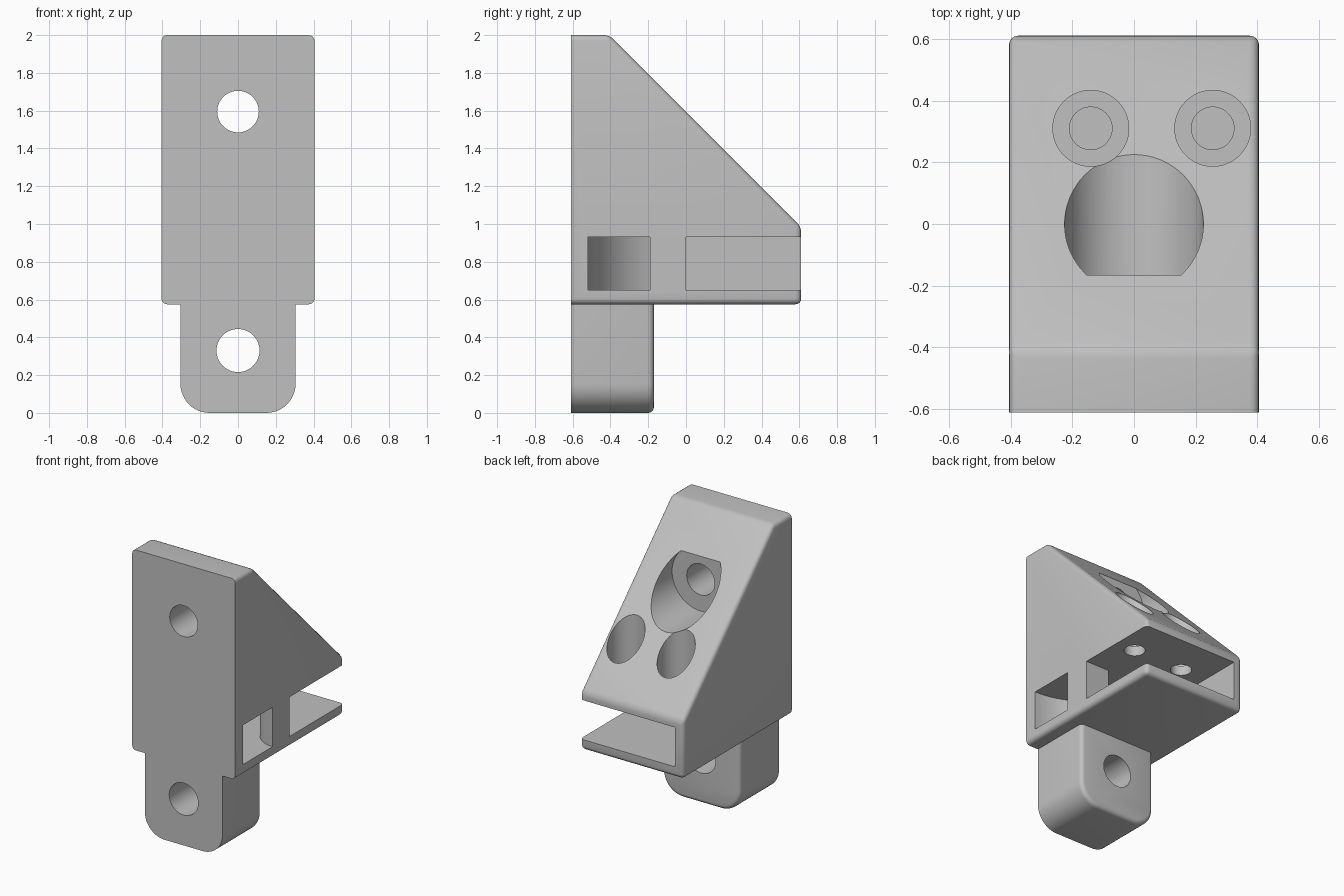
import bpy, bmesh, math
from mathutils import Matrix, Vector

if "Cube" in bpy.data.objects:
    bpy.data.objects.remove(bpy.data.objects["Cube"])

grey = bpy.data.materials.new("light grey")
grey.diffuse_color = (0.53, 0.53, 0.53, 1)
grey.use_nodes = True
grey.node_tree.nodes["Principled BSDF"].inputs["Base Color"].default_value = grey.diffuse_color


def finish(name, bm):
    bmesh.ops.recalc_face_normals(bm, faces=bm.faces[:])
    mesh = bpy.data.meshes.new(name)
    bm.to_mesh(mesh)
    bm.free()
    mesh.materials.append(grey)
    ob = bpy.data.objects.new(name, mesh)
    bpy.context.collection.objects.link(ob)
    return ob


def prism(points, axis, lo, hi):
    """Extrude a 2D outline along one axis."""
    place = {"x": lambda a, b: (lo, a, b),
             "y": lambda a, b: (a, lo, b),
             "z": lambda a, b: (a, b, lo)}[axis]
    step = Vector([(hi - lo) * (axis == k) for k in "xyz"])
    bm = bmesh.new()
    face = bm.faces.new([bm.verts.new(place(*p)) for p in points])
    new = bmesh.ops.extrude_face_region(bm, geom=[face])["geom"]
    bmesh.ops.translate(bm, vec=step, verts=[v for v in new if isinstance(v, bmesh.types.BMVert)])
    bmesh.ops.recalc_face_normals(bm, faces=bm.faces[:])
    return bm


def arc(cx, cy, r, a0, a1, n):
    steps = [math.radians(a0 + (a1 - a0) * i / n) for i in range(n + 1)]
    return [(cx + r * math.cos(a), cy + r * math.sin(a)) for a in steps]


def round_edges(bm, rule):
    edges = [e for e in bm.edges if rule(*[v.co for v in e.verts])]
    bmesh.ops.bevel(bm, geom=edges, offset=0.03, offset_type="OFFSET",
                    segments=4, profile=0.5, affect="EDGES")


def drill(axis, a, b, r, lo, hi):
    """Cylinder cutter along y (a=x, b=z) or z (a=x, b=y)."""
    bm = bmesh.new()
    mid = (lo + hi) / 2
    if axis == "y":
        m = Matrix.Translation((a, mid, b)) @ Matrix.Rotation(math.pi / 2, 4, "X")
    else:
        m = Matrix.Translation((a, b, mid))
    bmesh.ops.create_cone(bm, cap_ends=True, segments=64, radius1=r, radius2=r,
                          depth=hi - lo, matrix=m)
    return bm


def cut(ob, cutters):
    bpy.context.view_layer.objects.active = ob
    for bm in cutters:
        tool = finish("cutter", bm)
        tool.hide_render = True
        mod = ob.modifiers.new("cut", "BOOLEAN")
        mod.operation, mod.solver, mod.object = "DIFFERENCE", "EXACT", tool
        bpy.ops.object.modifier_apply(modifier=mod.name)
        bpy.data.objects.remove(tool)


def smooth(ob):
    bpy.ops.object.select_all(action="DESELECT")
    ob.select_set(True)
    bpy.context.view_layer.objects.active = ob
    bpy.ops.object.shade_smooth_by_angle(angle=math.radians(30))


FRONT = -0.61
BASE = 0.575

# Wedge body, rounded everywhere except around the flat front
bm = prism([(FRONT, BASE), (0.61, BASE), (0.61, 0.985), (-0.405, 2), (FRONT, 2)],
           "x", -0.405, 0.405)
round_edges(bm, lambda a, b: max(a.y, b.y) > FRONT + 0.01 and not
            (abs(a.y - FRONT) < 0.01 and abs(b.y - FRONT) < 0.01))
body = finish("wedge_body", bm)

# Strap channel: wide rear slot that bends round a post to the side window
channel = ([(-0.34, 0), (-0.34, 0.8), (0.6, 0.8), (0.6, 0)]
           + arc(0.405, 0, 0.19, 180, 270, 20) + [(0.6, -0.19), (0.6, -0.52)]
           + arc(0.405, 0, 0.52, 270, 180, 28))
cutters = [prism(channel, "z", 0.65, 0.93),
           drill("y", 0, 1.595, 0.225, -0.165, 1.0),   # upper screw recess
           drill("y", 0, 1.595, 0.11, -0.8, 0.0)]      # upper screw hole
for x in (-0.14, 0.255):
    cutters += [drill("z", x, 0.31, 0.123, 1.0, 2.2),  # clamp screw recess
                drill("z", x, 0.31, 0.069, 0.8, 1.2)]  # clamp screw hole
cut(body, cutters)
smooth(body)

# Lower mounting tab with rounded bottom corners and a through hole
outline = ([(-0.305, BASE)] + arc(-0.15, 0.155, 0.155, 180, 270, 12)
           + arc(0.15, 0.155, 0.155, 270, 360, 12) + [(0.305, BASE)])
bm = prism(outline, "y", FRONT, -0.17)
round_edges(bm, lambda a, b: min(a.y, b.y) > -0.18 and min(a.z, b.z) < BASE - 0.01)
tab = finish("mounting_tab", bm)
cut(tab, [drill("y", 0, 0.33, 0.114, -0.8, 0.1)])
smooth(tab)
